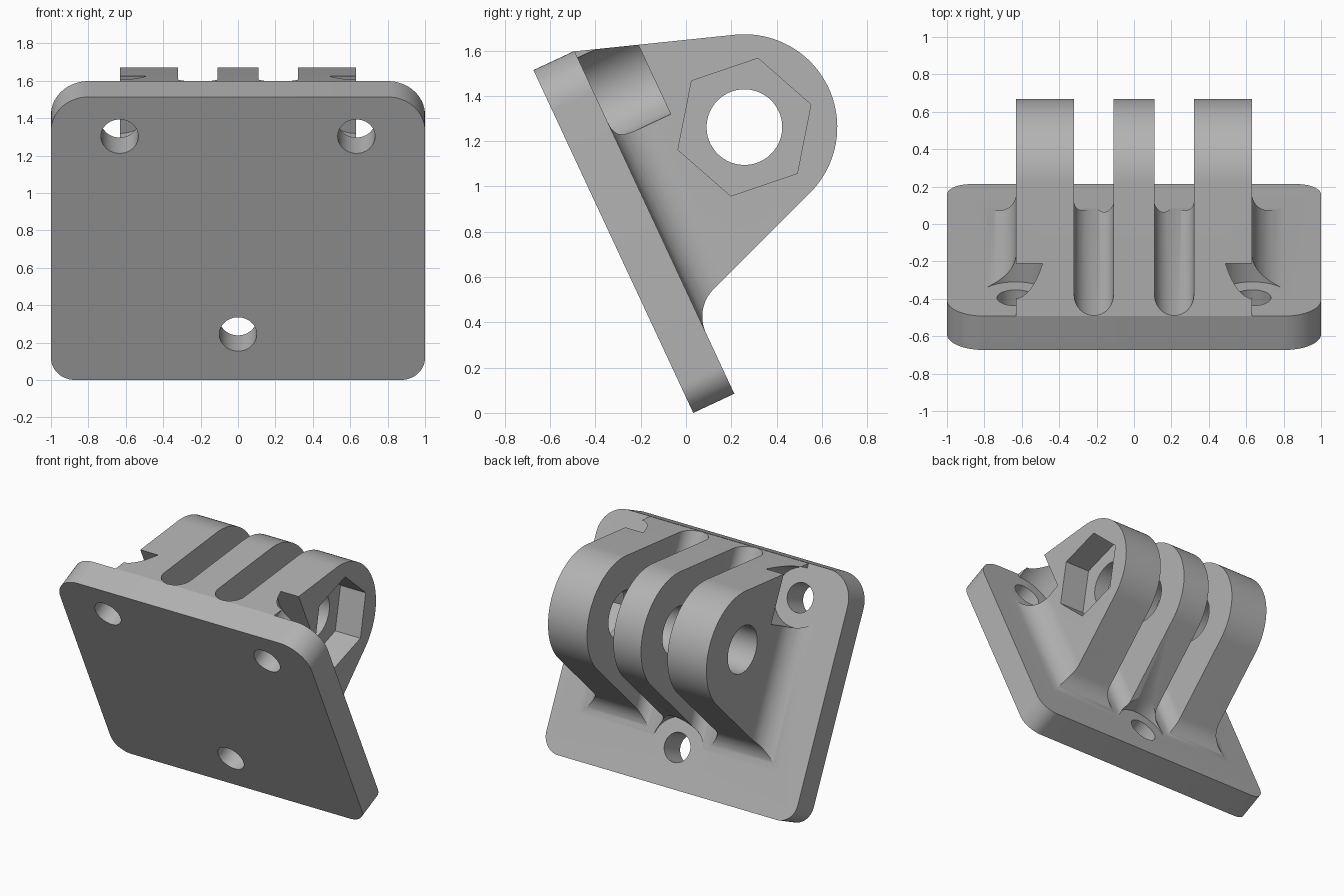
import bpy, bmesh
from math import cos, sin, pi, radians, degrees, atan2, acos, hypot
from mathutils import Matrix

if "Cube" in bpy.data.objects:
    bpy.data.objects.remove(bpy.data.objects["Cube"], do_unlink=True)

# Working frame: x across, y away from the plate's front face, z up along the plate
TILT = radians(25)
THICK, LENGTH = 0.2, 1.67
HALF = 0.63            # half width of the hinge block
FILLET = 0.17
PIN_Y, PIN_Z, KNUCKLE = 0.738, 1.048, 0.41
SCREWS = [(-0.633, 1.437), (0.633, 1.437), (0, 0.27)]

gray = bpy.data.materials.new("plain gray")
gray.use_nodes = True
gray.diffuse_color = (0.45, 0.45, 0.45, 1)
gray.node_tree.nodes["Principled BSDF"].inputs["Base Color"].default_value = (0.45, 0.45, 0.45, 1)


def arc(cx, cy, r, start, end, steps=16):
    angles = [radians(start + (end - start) * i / steps) for i in range(steps + 1)]
    return [(cx + r * cos(a), cy + r * sin(a)) for a in angles]


def circle(cx, cy, r, sides=64, turn=0):
    return arc(cx, cy, r, turn, turn + 360, sides)[:-1]


def box(a0, a1, b0, b1):
    return [(a0, b0), (a1, b0), (a1, b1), (a0, b1)]


def prism(name, points, axis, low, high):
    """Extrude a 2D outline along one axis."""
    place = {"x": lambda p, t: (t, p[0], p[1]),
             "y": lambda p, t: (p[0], t, p[1]),
             "z": lambda p, t: (p[0], p[1], t)}[axis]
    bm = bmesh.new()
    ends = [[bm.verts.new(place(p, t)) for p in points] for t in (low, high)]
    for ring in ends:
        bm.faces.new(ring)
    for i in range(len(points)):
        j = (i + 1) % len(points)
        bm.faces.new((ends[0][i], ends[0][j], ends[1][j], ends[1][i]))
    bmesh.ops.recalc_face_normals(bm, faces=bm.faces)
    mesh = bpy.data.meshes.new(name)
    bm.to_mesh(mesh)
    bm.free()
    mesh.materials.append(gray)
    obj = bpy.data.objects.new(name, mesh)
    bpy.context.collection.objects.link(obj)
    return obj


def combine(target, tool, operation="DIFFERENCE"):
    """Apply a boolean and discard the tool."""
    mod = target.modifiers.new("cut", "BOOLEAN")
    mod.operation, mod.solver, mod.object = operation, "EXACT", tool
    graph = bpy.context.evaluated_depsgraph_get()
    graph.update()
    mesh = bpy.data.meshes.new_from_object(target.evaluated_get(graph))
    target.modifiers.clear()
    target.data = mesh
    bpy.data.objects.remove(tool, do_unlink=True)


# Hinge block side profile: sloped top, round knuckle, underside and lower fillet
top_y, top_z = THICK, LENGTH - 0.002
dy, dz = top_y - PIN_Y, top_z - PIN_Z
tangent = degrees(atan2(dz, dy) - acos(KNUCKLE / hypot(dy, dz)))
profile = [(0.1, 1.6), (top_y, top_z)]
profile += arc(PIN_Y, PIN_Z, KNUCKLE, tangent, -70, 40)
profile += arc(THICK + FILLET, 0.297, FILLET, 110, 180)
profile += [(0.1, 0.297)]
bracket = prism("mounting_bracket", profile, "x", -0.9, 0.9)

# Flared cross-section gives the side fillets and mitred lower corners
flare = [(HALF + FILLET, 0.1)]
flare += arc(HALF + FILLET, THICK + FILLET, FILLET, 270, 180)
flare += [(HALF, 1.4)]
flare += [(-x, y) for x, y in reversed(flare)]
combine(bracket, prism("flare", flare, "z", 0.2, 1.8), "INTERSECT")

# Round-bottomed slots between the three prongs
for side in (-1, 1):
    cx, r = side * 0.215, 0.105
    slot = arc(cx, THICK + r + 0.002, r, 180, 360, 24) + [(cx + r, 1.5), (cx - r, 1.5)]
    combine(bracket, prism("slot", slot, "z", 0.1, 1.9))

# Screw head clearances
for x, z in SCREWS:
    combine(bracket, prism("clearance", circle(x, z, 0.2), "y", 0.05, 0.467))
for side in (-1, 1):
    a, b = sorted((side * (HALF + 0.0005), side * 0.85))
    combine(bracket, prism("relief", box(a, b, 1.45, 1.8), "y", 0.05, 0.5))

# Pin hole through all prongs, nut recess in the left prong
combine(bracket, prism("pin_hole", circle(PIN_Y, PIN_Z, 0.167), "x", -1, 1))
combine(bracket, prism("nut_recess", circle(PIN_Y, PIN_Z, 0.31, 6, 53.8), "x", HALF - 0.2, 1))

# Base plate with larger radii at the top corners
big, small = 0.2, 0.13
outline = arc(1 - big, LENGTH - big, big, 0, 90)
outline += arc(big - 1, LENGTH - big, big, 90, 180)
outline += arc(small - 1, small, small, 180, 270)
outline += arc(1 - small, small, small, 270, 360)
combine(bracket, prism("base_plate", outline, "y", 0, THICK), "UNION")

# Screw holes through the plate
for x, z in SCREWS:
    combine(bracket, prism("screw_hole", circle(x, z, 0.1, 48), "y", -0.1, 0.3))

# Lean the bracket back onto its lower front edge
bracket.data.transform(Matrix.Translation((0, 0.032, 0)) @ Matrix.Rotation(TILT, 4, "X"))
bpy.ops.object.select_all(action="DESELECT")
bracket.select_set(True)
bpy.context.view_layer.objects.active = bracket
bpy.ops.object.shade_smooth_by_angle(angle=radians(25))
